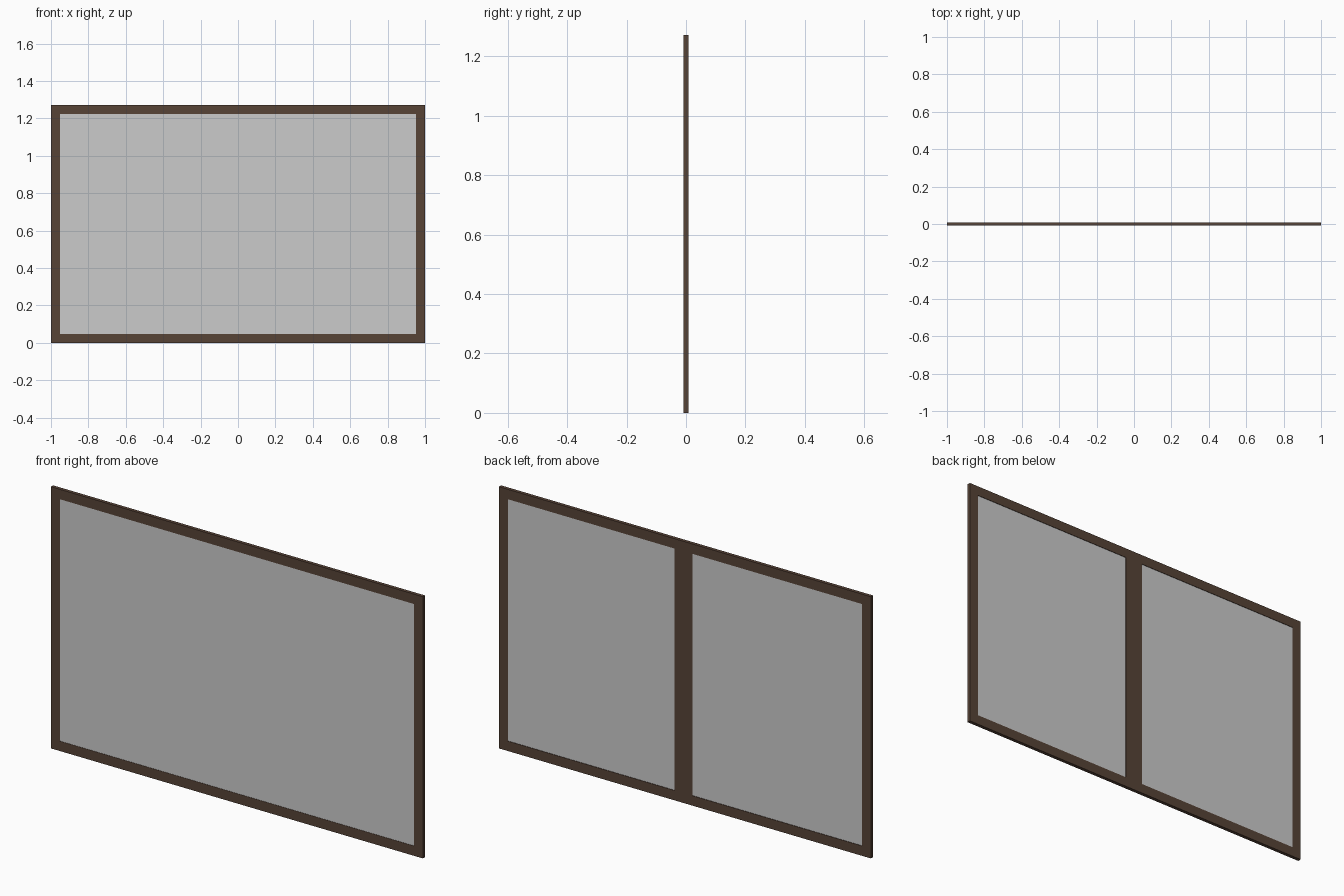
import bpy

if "Cube" in bpy.data.objects:
    bpy.data.objects.remove(bpy.data.objects["Cube"])

W, H, D, B = 2.0, 1.272, 0.017, 0.048   # width, height, depth, border


def material(name, rgb):
    m = bpy.data.materials.new(name)
    m.diffuse_color = (*rgb, 1.0)
    m.use_nodes = True
    m.node_tree.nodes["Principled BSDF"].inputs["Base Color"].default_value = m.diffuse_color
    return m


brown = material("dark_brown_wood", (0.095, 0.056, 0.037))
grey = material("pale_grey_pane", (0.60, 0.60, 0.60))


def box(name, x, y, z, mat):
    """Box from (min, max) ranges on each axis."""
    bpy.ops.mesh.primitive_cube_add(size=1)
    o = bpy.context.object
    o.name = name
    o.location = [(r[0] + r[1]) / 2 for r in (x, y, z)]
    o.scale = [r[1] - r[0] for r in (x, y, z)]
    bpy.ops.object.transform_apply(location=True, rotation=False, scale=True)
    o.data.materials.append(mat)
    return o


depth = (-D / 2, D / 2)

# Horizontal rails across the full width
box("bottom_rail", (-W / 2, W / 2), depth, (0, B), brown)
box("top_rail", (-W / 2, W / 2), depth, (H - B, H), brown)

# Upright posts between the rails
box("left_post", (-W / 2, -W / 2 + B), depth, (B, H - B), brown)
box("right_post", (W / 2 - B, W / 2), depth, (B, H - B), brown)

# Pane set just inside the frame faces
box("pane", (-W / 2 + B, W / 2 - B), (-D / 2 + 0.0015, D / 2 - 0.0025), (B, H - B), grey)

# Centre bar, on the back only
box("back_centre_bar", (-0.040, 0.056), (D / 2 - 0.0025, D / 2), (B, H - B), brown)
